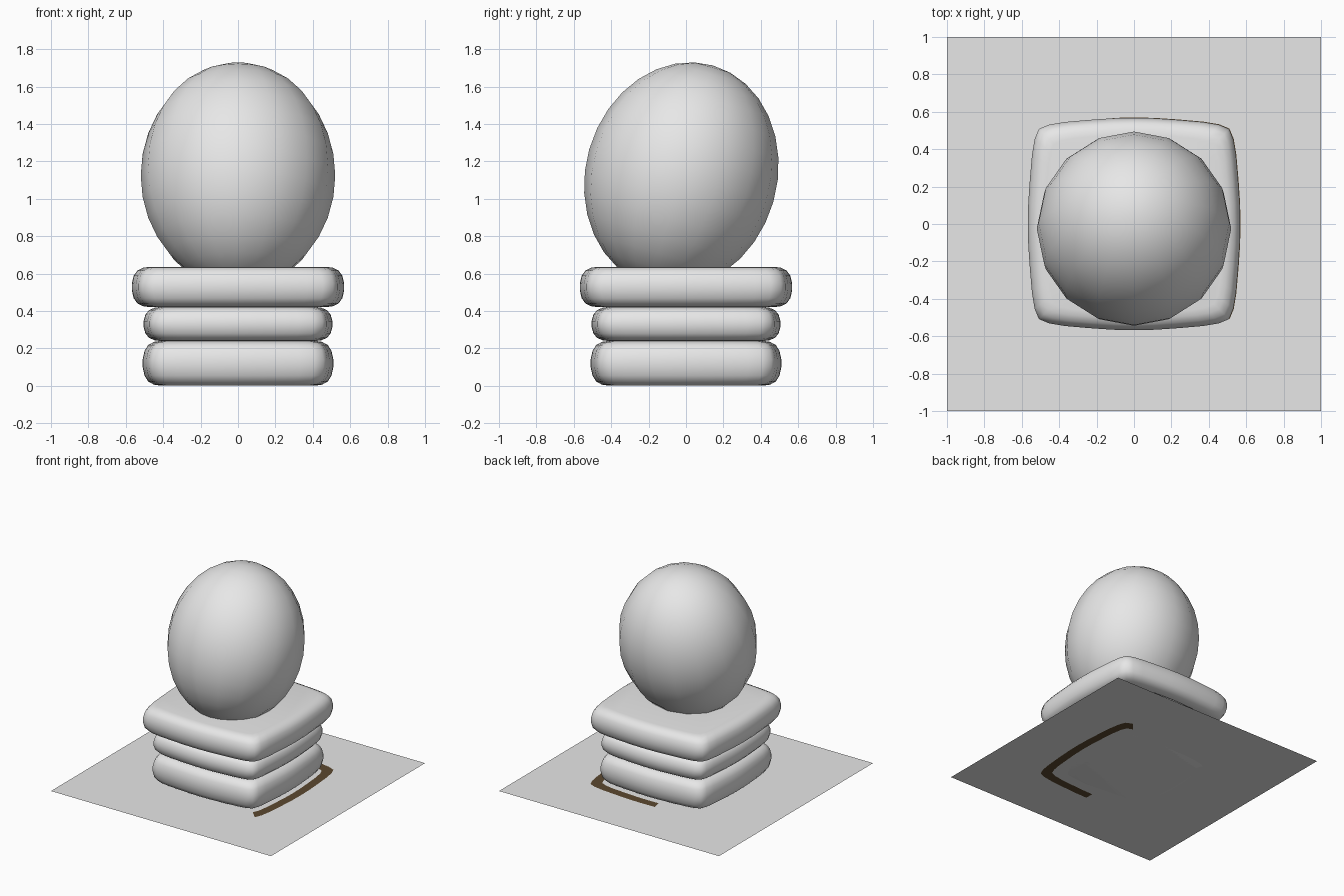
import bpy, bmesh, math
from mathutils import Matrix, Vector

if "Cube" in bpy.data.objects:
    bpy.data.objects.remove(bpy.data.objects["Cube"], do_unlink=True)


def material(name, rgb):
    m = bpy.data.materials.new(name)
    m.use_nodes = True
    m.diffuse_color = (*rgb, 1)
    m.node_tree.nodes["Principled BSDF"].inputs["Base Color"].default_value = (*rgb, 1)
    return m


GREY = material("light grey", (0.8, 0.8, 0.8))
BROWN = material("dark brown", (0.105, 0.065, 0.028))
FLOOR = 0.002

# One eighth of the cushion outline, for a half width of 1
EIGHTH = [(1, 0), (0.995, 0.2), (0.98, 0.42), (0.96, 0.65), (0.935, 0.8), (0.895, 0.895)]
# Cushion edge: inset from the widest point, height as a fraction
EDGE = [(0.09, 0), (0.06, 0.02), (0.03, 0.09), (0.01, 0.22), (0, 0.42), (0, 0.58),
        (0.01, 0.78), (0.03, 0.91), (0.06, 0.98), (0.09, 1)]


def outline():
    quarter = EIGHTH + [(y, x) for x, y in EIGHTH[-2:0:-1]]
    return [Matrix.Rotation(k * math.pi / 2, 2) @ Vector(p) for k in range(4) for p in quarter]


def finish(name, bm, mat, smooth=True):
    bmesh.ops.recalc_face_normals(bm, faces=bm.faces)
    mesh = bpy.data.meshes.new(name)
    bm.to_mesh(mesh)
    bm.free()
    mesh.materials.append(mat)
    ob = bpy.data.objects.new(name, mesh)
    bpy.context.collection.objects.link(ob)
    if smooth:
        mesh.shade_smooth()
    return ob


def cushion(name, half, low, high):
    bm = bmesh.new()
    rings = []
    for inset, t in EDGE:
        z = low + t * (high - low)
        rings.append([bm.verts.new((*(p * (half - inset)), z)) for p in outline()])
    n = len(rings[0])
    for a, b in zip(rings, rings[1:]):
        for i in range(n):
            j = (i + 1) % n
            bm.faces.new((a[i], a[j], b[j], b[i]))
    bm.faces.new(rings[0])
    bm.faces.new(rings[-1])
    finish(name, bm, GREY)


def trim(name, z, start, end):
    """Flat strip following part of the cushion outline, between two angles."""
    bm = bmesh.new()
    pts = [p for p in outline() + outline()]
    pts = [p for p in outline() if start <= math.degrees(math.atan2(p.y, p.x)) <= end]
    pts.sort(key=lambda p: math.atan2(p.y, p.x))
    pairs = [(bm.verts.new((*(p * 0.5), z)), bm.verts.new((*(p * 0.57), z))) for p in pts]
    for (a, b), (c, d) in zip(pairs, pairs[1:]):
        bm.faces.new((a, b, d, c))
    finish(name, bm, BROWN, False)


# Stacked cushions
cushion("base_cushion", 0.51, FLOOR, 0.24)
cushion("middle_cushion", 0.505, 0.24, 0.422)
cushion("top_cushion", 0.568, 0.422, 0.636)

# Leaning egg-shaped body
bm = bmesh.new()
bmesh.ops.create_uvsphere(bm, u_segments=16, v_segments=16, radius=1)
bmesh.ops.transform(bm, verts=bm.verts, matrix=(
    Matrix.Translation((0, -0.025, 1.125)) @ Matrix.Rotation(math.radians(-16), 4, "X")
    @ Matrix.Diagonal((0.52, 0.512, 0.612, 1))))
finish("egg", bm, GREY)

# Square ground sheet
bm = bmesh.new()
bmesh.ops.create_grid(bm, x_segments=1, y_segments=1, size=1)
bmesh.ops.translate(bm, verts=bm.verts, vec=(0, 0, FLOOR))
finish("ground_sheet", bm, GREY, False)

# Brown trim flush with both sides of the sheet
trim("trim_above", FLOOR * 2, -45, 110)
trim("trim_below", 0, -95, 50)
